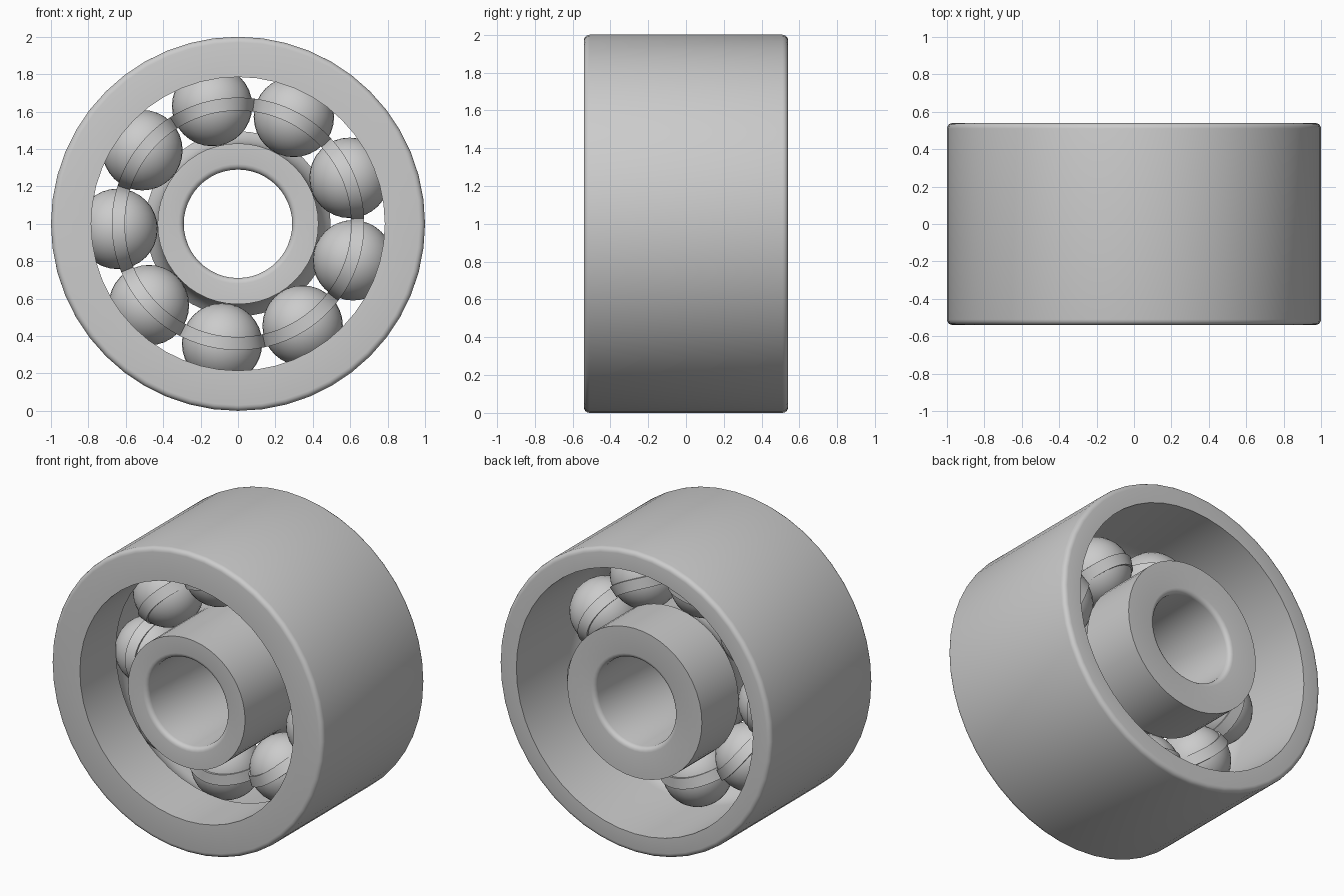
import bpy
import bmesh
import math

default = bpy.data.objects.get("Cube")
if default:
    bpy.data.objects.remove(default, do_unlink=True)

SEG = 48           # sides of each turned ring
BALLS = 9
PITCH = 0.645      # radius of the circle of ball centres
BALL_R = 0.215
HALF = 0.54        # half the width of the bearing
FIRST = math.radians(22.4)

steel = bpy.data.materials.new("grey steel")
steel.use_nodes = True
grey = (0.6, 0.6, 0.6, 1)
steel.diffuse_color = grey
steel.node_tree.nodes["Principled BSDF"].inputs["Base Color"].default_value = grey


def finish(name, bm, angle=35):
    bmesh.ops.recalc_face_normals(bm, faces=bm.faces)
    mesh = bpy.data.meshes.new(name)
    bm.to_mesh(mesh)
    bm.free()
    mesh.materials.append(steel)
    obj = bpy.data.objects.new(name, mesh)
    bpy.context.collection.objects.link(obj)
    bpy.ops.object.select_all(action="DESELECT")
    obj.select_set(True)
    bpy.context.view_layer.objects.active = obj
    bpy.ops.object.shade_smooth_by_angle(angle=math.radians(angle))
    return obj


def sweep(name, section, steps):
    """Closed ring around the y axis; section(angle) gives (radius, y) points."""
    bm = bmesh.new()
    rows = []
    for i in range(steps):
        a = math.tau * i / steps
        rows.append([bm.verts.new((r * math.cos(a), y, 1 + r * math.sin(a)))
                     for r, y in section(a)])
    for i, row in enumerate(rows):
        nxt = rows[(i + 1) % steps]
        for j in range(len(row)):
            k = (j + 1) % len(row)
            bm.faces.new((row[j], row[k], nxt[k], nxt[j]))
    return finish(name, bm)


def rounded(r, y, bevel, start):
    """Quarter-round corner, turning clockwise from the start direction."""
    return [(r + bevel * math.cos(math.radians(start - 22.5 * i)),
             y + bevel * math.sin(math.radians(start - 22.5 * i)))
            for i in range(5)]


def groove(side, shoulder):
    """Race arc from the shoulder to the ball's centre plane."""
    depth = abs(shoulder - PITCH)
    first = math.acos(depth / BALL_R)
    return [(PITCH + side * BALL_R * math.cos(first * (1 - i / 6)),
             BALL_R * math.sin(first * (1 - i / 6))) for i in range(7)]


B = 0.03
# Outer ring: shoulder at the front, open counterbore at the back
race = [(r, -y) for r, y in groove(1, 0.785)]
outer = ([(0.785, -HALF)] + race + [(0.87, HALF)]
         + rounded(1 - B, HALF - B, B, 90) + rounded(1 - B, B - HALF, B, 0))
sweep("outer_ring", lambda a: outer, SEG)

# Inner ring: shoulder at the back, low land at the front
inner = ([(0.495, HALF)] + groove(-1, 0.495) + [(0.43, -HALF)]
         + rounded(0.29 + B, B - HALF, B, 270)
         + rounded(0.29 + B, HALF - B, B, 180))
sweep("inner_ring", lambda a: inner, SEG)


# Cage: narrow band that bulges over each ball
def cage_section(a):
    step = math.tau / BALLS
    off = (a - FIRST + step / 2) % step - step / 2
    chord = 2 * PITCH * math.sin(off / 2)
    h = math.sqrt(max(0.0, 0.224 ** 2 - chord ** 2))
    h = max(h, 0.03)
    return [(0.605, -h), (0.675, -h), (0.675, h), (0.605, h)]


sweep("cage", cage_section, BALLS * 32)

# Balls
for n in range(BALLS):
    a = FIRST + math.tau * n / BALLS
    bm = bmesh.new()
    bmesh.ops.create_uvsphere(bm, u_segments=32, v_segments=16, radius=BALL_R)
    ball = finish("ball_%d" % (n + 1), bm)
    ball.location = (PITCH * math.cos(a), 0, 1 + PITCH * math.sin(a))
